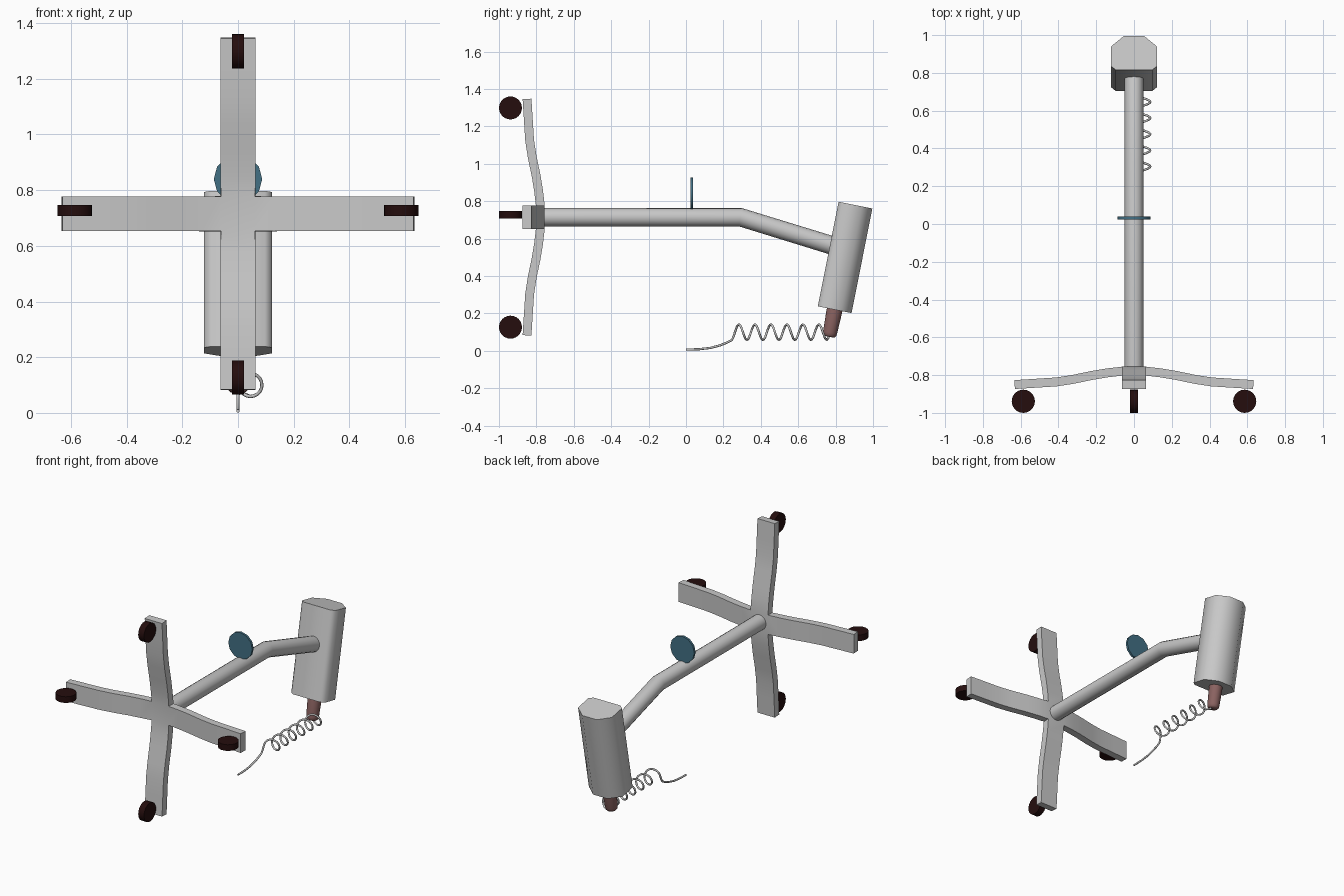
import bpy, bmesh, math
from mathutils import Vector, Matrix

cube = bpy.data.objects.get("Cube")
if cube:
    bpy.data.objects.remove(cube, do_unlink=True)


def material(name, rgb):
    m = bpy.data.materials.new(name)
    m.use_nodes = True
    m.diffuse_color = (*rgb, 1)
    m.node_tree.nodes["Principled BSDF"].inputs["Base Color"].default_value = (*rgb, 1)
    return m


SILVER = material("silver grey", (0.58, 0.58, 0.58))
BLACK = material("dark rubber", (0.018, 0.004, 0.004))
PINK = material("dusty pink", (0.26, 0.125, 0.12))
BLUE = material("slate blue", (0.055, 0.16, 0.23))

CENTRE_Z = 0.715


def smooth(obj, degrees):
    bpy.ops.object.select_all(action='DESELECT')
    obj.select_set(True)
    bpy.context.view_layer.objects.active = obj
    bpy.ops.object.shade_smooth_by_angle(angle=math.radians(degrees))


def mesh_object(name, bm, mat, angle=35):
    bmesh.ops.recalc_face_normals(bm, faces=bm.faces[:])
    mesh = bpy.data.meshes.new(name)
    bm.to_mesh(mesh)
    bm.free()
    mesh.materials.append(mat)
    obj = bpy.data.objects.new(name, mesh)
    bpy.context.collection.objects.link(obj)
    smooth(obj, angle)
    return obj


def disc(name, centre, radius, depth, axis, sides, mat):
    bm = bmesh.new()
    turn = Vector((0, 0, 1)).rotation_difference(Vector(axis)).to_matrix().to_4x4()
    bmesh.ops.create_cone(bm, cap_ends=True, segments=sides, radius1=radius,
                          radius2=radius, depth=depth,
                          matrix=Matrix.Translation(centre) @ turn)
    return mesh_object(name, bm, mat)


def loft(name, rings, mat, angle):
    """Skin a list of equal-length rings and cap both ends."""
    bm = bmesh.new()
    loops = [[bm.verts.new(p) for p in ring] for ring in rings]
    n = len(loops[0])
    for a, b in zip(loops, loops[1:]):
        for i in range(n):
            bm.faces.new((a[i], a[(i + 1) % n], b[(i + 1) % n], b[i]))
    bm.faces.new(loops[0])
    bm.faces.new(loops[-1])
    return mesh_object(name, bm, mat, angle)


def tube(name, points, radius, resolution, mat):
    curve = bpy.data.curves.new(name, 'CURVE')
    curve.dimensions = '3D'
    curve.bevel_depth = radius
    curve.bevel_resolution = resolution
    curve.use_fill_caps = True
    spline = curve.splines.new('POLY')
    spline.points.add(len(points) - 1)
    for p, co in zip(spline.points, points):
        p.co = (*co, 1)
    curve.materials.append(mat)
    obj = bpy.data.objects.new(name, curve)
    bpy.context.collection.objects.link(obj)
    bpy.ops.object.select_all(action='DESELECT')
    obj.select_set(True)
    bpy.context.view_layer.objects.active = obj
    bpy.ops.object.convert(target='MESH')
    smooth(bpy.context.object, 50)
    return bpy.context.object


# Four-armed base: a flat cross of curved strips, thickened
HALF = 0.0625
ARM = [(HALF, -0.779), (0.14, -0.788), (0.22, -0.801), (0.32, -0.822),
       (0.41, -0.836), (0.52, -0.843), (0.632, -0.85)]
bm = bmesh.new()
bm.faces.new([bm.verts.new((sx * HALF, ARM[0][1], sz * HALF))
              for sx, sz in ((-1, -1), (1, -1), (1, 1), (-1, 1))])
for k in range(4):
    spin = Matrix.Rotation(k * math.pi / 2, 3, 'Y')
    rows = [[bm.verts.new(spin @ Vector((r, y, s * HALF))) for s in (-1, 1)]
            for r, y in ARM]
    for a, b in zip(rows, rows[1:]):
        bm.faces.new((a[0], b[0], b[1], a[1]))
bmesh.ops.remove_doubles(bm, verts=bm.verts[:], dist=0.0005)
base = mesh_object("base_cross", bm, SILVER)
base.location.z = CENTRE_Z
solid = base.modifiers.new("thickness", 'SOLIDIFY')
solid.thickness = 0.047
solid.offset = 0
bpy.ops.object.modifier_apply(modifier=solid.name)
smooth(base, 35)

# Wheels
WHEEL_R, WHEEL_Y, REACH = 0.0615, -0.9385, 0.586
for side, s in (("left", 1), ("right", -1)):
    disc(f"wheel_{side}", (s * REACH, WHEEL_Y, CENTRE_Z + 0.012), WHEEL_R, 0.04,
         (0, 0, 1), 24, BLACK)
for end, s in (("upper", 1), ("lower", -1)):
    disc(f"wheel_{end}", (0, WHEEL_Y, CENTRE_Z - 0.002 + s * REACH), WHEEL_R, 0.042,
         (1, 0, 0), 24, BLACK)

# Bent pole
tube("pole", [(0, -0.765, CENTRE_Z), (0, 0.29, CENTRE_Z), (0, 0.82, 0.552)],
     0.0495, 6, SILVER)

# Blue disc standing on the pole
disc("round_plate", (0, 0.031, 0.84), 0.087, 0.015, (0, 1, 0), 12, BLUE)

# Tilted head with chamfered corners
HEAD = Vector((0, 0.8505, 0.5))
AXIS = Vector((0, 0.196, 0.981)).normalized()
BACK = Vector((0, AXIS.z, -AXIS.y))
SIDE = Vector((1, 0, 0))
half = [(0.097, -0.092), (0.122, -0.072), (0.122, 0.034), (0.052, 0.092)]
outline = half + [(-x, d) for x, d in reversed(half)]
loft("head", [[HEAD + SIDE * x + BACK * d + AXIS * h for x, d in outline]
              for h in (-0.285, 0.285)], SILVER, 60)

# Tapered nozzle below the head
nozzle = [(-0.25, 0.042), (-0.30, 0.042), (-0.41, 0.038), (-0.425, 0.035), (-0.433, 0.027)]
angles = [i * math.tau / 20 for i in range(20)]
loft("nozzle", [[HEAD + AXIS * h + (SIDE * math.cos(a) + BACK * math.sin(a)) * r
                 for a in angles] for h, r in nozzle], PINK, 60)

# Coiled cable: loose tail, coils, then a short run into the nozzle
cable = [(0, 0, 0.007), (0, 0.07, 0.009), (0, 0.13, 0.016), (0, 0.18, 0.029),
         (0, 0.22, 0.045), (0, 0.245, 0.058), (0.001, 0.255, 0.078)]
PITCH, COIL_R, STEPS = 0.0855, 0.041, 20
for i in range(int(5.75 * STEPS) + 1):
    t = i / STEPS - 0.25
    a = t * math.tau
    cable.append((0.045 + COIL_R * math.sin(a), 0.283 + t * PITCH, 0.1 + COIL_R * math.cos(a)))
cable += [(0.02, 0.76, 0.068), (0, 0.77, 0.09)]
tube("coiled_cable", cable, 0.006, 2, SILVER)
